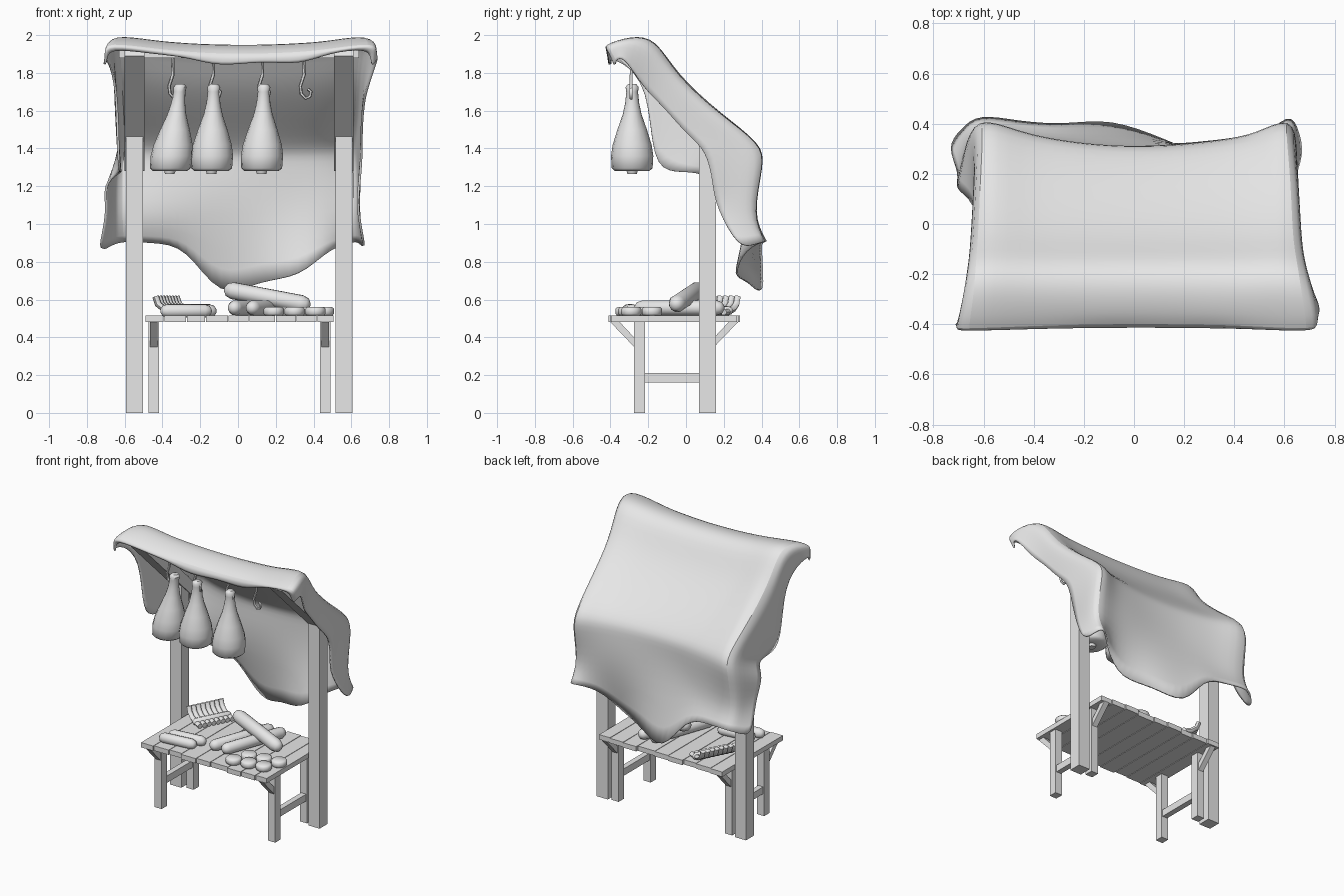
import bpy, bmesh, math
from mathutils import Vector

cube = bpy.data.objects.get("Cube")
if cube:
    bpy.data.objects.remove(cube)

grey = bpy.data.materials.new("plain_grey")
grey.use_nodes = True
grey.diffuse_color = (0.8, 0.8, 0.8, 1)
grey.node_tree.nodes["Principled BSDF"].inputs["Base Color"].default_value = (0.8, 0.8, 0.8, 1)


def finish(name, bm, smooth=None):
    """Turn a bmesh into a named object with the material."""
    bmesh.ops.recalc_face_normals(bm, faces=bm.faces)
    mesh = bpy.data.meshes.new(name)
    bm.to_mesh(mesh)
    bm.free()
    mesh.materials.append(grey)
    obj = bpy.data.objects.new(name, mesh)
    bpy.context.collection.objects.link(obj)
    if smooth:
        bpy.ops.object.select_all(action="DESELECT")
        obj.select_set(True)
        bpy.context.view_layer.objects.active = obj
        bpy.ops.object.shade_smooth_by_angle(angle=math.radians(smooth))
    return obj


def box(name, x, y, z):
    """Box from three (low, high) ranges."""
    bm = bmesh.new()
    bmesh.ops.create_cube(bm, size=1)
    for v in bm.verts:
        v.co = [(lo + hi) / 2 + c * (hi - lo) for c, (lo, hi) in zip(v.co, (x, y, z))]
    return finish(name, bm)


def prism(name, x, outline):
    """Side outline of (y, z) points extruded between two x values."""
    bm = bmesh.new()
    face = bm.faces.new([bm.verts.new((x[0], y, z)) for y, z in outline])
    ext = bmesh.ops.extrude_face_region(bm, geom=[face])["geom"]
    moved = [g for g in ext if isinstance(g, bmesh.types.BMVert)]
    bmesh.ops.translate(bm, verts=moved, vec=(x[1] - x[0], 0, 0))
    # keep the starting face so the solid stays closed
    bmesh.ops.holes_fill(bm, edges=[e for e in bm.edges if e.is_boundary])
    return finish(name, bm)


def sweep(name, rings, sides=12, smooth=50):
    """Loft round rings, each (centre, radius, axis), and cap the ends."""
    bm = bmesh.new()
    loops = []
    for centre, radius, axis in rings:
        turn = Vector((0, 0, 1)).rotation_difference(Vector(axis))
        loop = []
        for i in range(sides):
            a = math.tau * i / sides
            p = Vector((math.cos(a), math.sin(a), 0)) * radius
            loop.append(bm.verts.new(Vector(centre) + turn @ p))
        loops.append(loop)
    for a, b in zip(loops, loops[1:]):
        for i in range(sides):
            j = (i + 1) % sides
            bm.faces.new((a[i], a[j], b[j], b[i]))
    bm.faces.new(loops[0])
    bm.faces.new(loops[-1])
    return finish(name, bm, smooth)


def sausage(name, start, end, radius):
    a, b = Vector(start), Vector(end)
    axis = (b - a).normalized()
    cap = radius / (b - a).length
    steps = [(0, 0.3), (cap * 0.3, 0.75), (cap, 1), (1 - cap, 1), (1 - cap * 0.3, 0.75), (1, 0.3)]
    sweep(name, [(a.lerp(b, t), radius * r, axis) for t, r in steps])


def rod(name, points, radius, sides=6):
    pts = [Vector(p) for p in points]
    last = len(pts) - 1
    sweep(name, [(p, radius, pts[min(i + 1, last)] - pts[max(i - 1, 0)])
                 for i, p in enumerate(pts)], sides, 60)


def sharpen(line):
    """Push points outward so that the softened surface passes through them."""
    inner = [p + (p * 2 - a - b) / 6 for a, p, b in zip(line, line[1:], line[2:])]
    return [line[0]] + inner + [line[-1]]


# Frame: posts, sloping roof beams and hanging rail
for side, cx in (("right", -0.548), ("left", 0.56)):
    box(side + "_post", (cx - 0.045, cx + 0.045), (0.07, 0.16), (0, 1.5))
    prism(side + "_roof_beam", (cx - 0.052, cx + 0.052),
          [(-0.37, 1.89), (0.26, 1.28), (0.31, 1.34), (-0.32, 1.95)])
box("hanging_rail", (-0.63, 0.64), (-0.31, -0.27), (1.88, 1.92))

# Table: planks, legs, stretchers and braces
seams = [-0.49, -0.39, -0.27, -0.17, -0.05, 0.06, 0.2, 0.31, 0.42, 0.51]
for i, (a, b) in enumerate(zip(seams, seams[1:])):
    uneven = 0.007 * (i % 3)
    box("table_plank", (a, b - 0.004), (-0.41 + uneven, 0.285 - uneven), (0.48, 0.515))
for side, cx in (("right", -0.447), ("left", 0.463)):
    wide, thin = (cx - 0.028, cx + 0.028), (cx - 0.02, cx + 0.02)
    box(side + "_front_leg", wide, (-0.275, -0.217), (0, 0.48))
    box(side + "_back_leg", wide, (0.09, 0.15), (0, 0.48))
    box(side + "_stretcher", thin, (-0.22, 0.1), (0.16, 0.21))
    prism(side + "_front_brace", thin, [(-0.4, 0.48), (-0.275, 0.35), (-0.275, 0.4), (-0.35, 0.48)])
    prism(side + "_back_brace", thin, [(0.275, 0.48), (0.15, 0.35), (0.15, 0.4), (0.225, 0.48)])

# Cloth cover: rows run from the front hem, over the roof, to the back hem
# ridge (y, z) | right edge x, left edge x
ridge = [(-0.41, 1.92, -0.65, 0.66), (-0.425, 1.95, -0.67, 0.7), (-0.29, 1.99, -0.65, 0.68),
         (-0.16, 1.96, -0.64, 0.66), (-0.04, 1.79, -0.63, 0.64), (0.18, 1.59, -0.62, 0.63),
         (0.38, 1.43, -0.61, 0.61), (0.41, 1.3, -0.62, 0.62), (0.37, 1.06, -0.62, 0.62),
         (0.43, 0.91, -0.61, 0.61)]
# Hanging side flaps, (x, y, z) at their lower edge
right_flap = [(-0.7, -0.4, 1.83), (-0.71, -0.41, 1.86), (-0.69, -0.34, 1.85), (-0.65, -0.21, 1.7),
              (-0.64, -0.17, 1.36), (-0.63, -0.06, 1.28), (-0.64, 0.08, 1.27), (-0.71, 0.14, 1.2),
              (-0.7, 0.2, 1.05), (-0.75, 0.31, 0.85)]
left_flap = [(0.71, -0.38, 1.83), (0.73, -0.37, 1.86), (0.74, -0.32, 1.87), (0.69, -0.22, 1.72),
             (0.67, -0.12, 1.62), (0.66, 0, 1.48), (0.66, 0.1, 1.38), (0.65, 0.14, 1.22),
             (0.64, 0.17, 1.08), (0.68, 0.28, 0.87)]
sag = [(0, 0), (0.02, -0.05), (0, -0.045), (0, -0.04), (-0.01, -0.04), (-0.03, -0.04),
       (-0.09, -0.03), (-0.1, 0), (-0.05, 0), (0, 0)]
inner_x = [-0.45, -0.27, -0.09, 0.12, 0.32, 0.48]
front_hem = [1.9, 1.88, 1.84, 1.86, 1.85, 1.9]
back_hem = [(0.41, 0.9), (0.4, 0.86), (0.41, 0.64), (0.34, 0.7), (0.27, 0.73), (0.32, 0.86)]

points = []
for n, (y, z, xr, xl) in enumerate(ridge):
    row = [Vector((xr, y, z))]
    for k, x in enumerate(inner_x):
        w = 1 - ((x - 0.03) / 0.65) ** 2
        p = Vector((x, y + sag[n][0] * w, z + sag[n][1] * w))
        if n == 0:
            p.z = front_hem[k]
        if n == len(ridge) - 1:
            p.y, p.z = back_hem[k]
        row.append(p)
    row.append(Vector((xl, y, z)))
    rf, lf = Vector(right_flap[n]), Vector(left_flap[n])
    bulge = Vector((0.015, 0, 0))
    points.append([rf, rf.lerp(row[0], 0.55) - bulge] + row
                  + [lf.lerp(row[-1], 0.55) + bulge, lf])
points = [sharpen(row) for row in points]
columns = [sharpen(list(col)) for col in zip(*points)]

bm = bmesh.new()
grid = [[bm.verts.new(p) for p in col] for col in columns]
for a, b in zip(grid, grid[1:]):
    for i in range(len(a) - 1):
        bm.faces.new((a[i], a[i + 1], b[i + 1], b[i]))
cloth = finish("cloth_cover", bm, 60)
soft = cloth.modifiers.new("soften", "SUBSURF")
soft.levels = soft.render_levels = 2
cloth.modifiers.new("thickness", "SOLIDIFY").thickness = 0.012

# Hooks on the rail
for x in (-0.345, -0.13, 0.13, 0.35):
    shape = [(0, 1.89), (0, 1.79), (-0.02, 1.73), (-0.015, 1.69), (0.008, 1.665),
             (0.03, 1.675), (0.037, 1.7), (0.02, 1.715)]
    rod("meat_hook", [(x + dx, -0.29, z) for dx, z in shape], 0.009)

# Hanging hams, leaning slightly at the neck
ham = [(1.265, 0.025), (1.282, 0.03), (1.28, 0.09), (1.295, 0.108), (1.36, 0.112), (1.42, 0.103),
       (1.5, 0.078), (1.58, 0.05), (1.64, 0.037), (1.7, 0.031), (1.725, 0.035), (1.74, 0.022)]
for x, lean in ((-0.36, 0.055), (-0.14, 0.012), (0.125, 0.012)):
    sweep("hanging_ham", [((x + lean * (z - 1.28) / 0.46, -0.285, z), r, (0, 0, 1))
                          for z, r in ham], 16)

# Food on the table: sausages, rolls and patties
sausage("large_sausage", (-0.07, 0.07, 0.655), (0.38, -0.06, 0.57), 0.046)
for x in (-0.03, 0.065):
    sausage("log_sausage", (x, -0.27, 0.556), (x + 0.17, 0.2, 0.556), 0.04)
for shift in (0, 0.075):
    sausage("meat_roll", (-0.41 + shift / 3, -0.31 + shift, 0.54),
            (-0.14 + shift / 3, -0.28 + shift, 0.54), 0.036)
for row, y in enumerate((-0.32, -0.21)):
    for i in range(3):
        c = Vector((0.19 + 0.11 * i + 0.045 * row, y + 0.015 * i, 0))
        sweep("patty", [(c + Vector((0, 0, z)), r, (0, 0, 1)) for z, r in
                        ((0.515, 0.045), (0.525, 0.054), (0.55, 0.054), (0.56, 0.043))], 12)

# Rack of ribs: curved bones above a strip of meat
along, across = Vector((0.46, 0.89, 0)), Vector((0.89, -0.46, 0))
middle = Vector((-0.31, 0.13, 0))
bend = [(-0.08, 0.615), (-0.065, 0.575), (-0.03, 0.55), (0.03, 0.536), (0.08, 0.533)]
for i in range(8):
    base = middle + along * (i - 3.5) * 0.034
    rod("rib", [base + across * s + Vector((0, 0, z)) for s, z in bend], 0.018)
ends = [middle + along * t + across * 0.02 + Vector((0, 0, 0.54)) for t in (-0.14, 0.14)]
sausage("rib_meat", *ends, 0.025)
